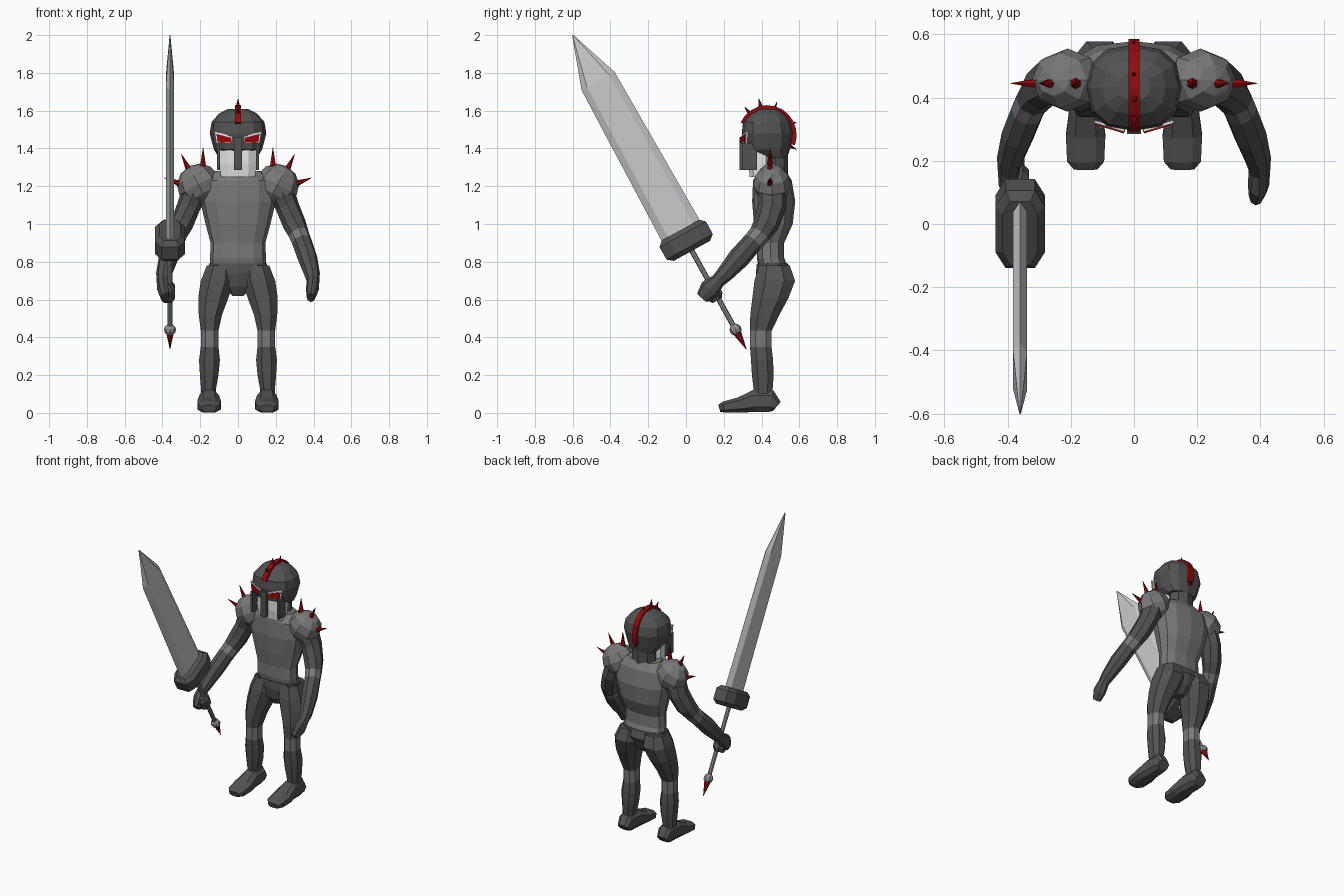
import bpy, bmesh, math
from mathutils import Vector, Matrix

if "Cube" in bpy.data.objects:
    bpy.data.objects.remove(bpy.data.objects["Cube"])


def material(name, r, g, b):
    m = bpy.data.materials.new(name)
    m.diffuse_color = (r, g, b, 1)
    m.use_nodes = True
    m.node_tree.nodes["Principled BSDF"].inputs["Base Color"].default_value = m.diffuse_color
    return m


DARK = material("dark steel", 0.085, 0.085, 0.085)
MID = material("mid grey plate", 0.19, 0.19, 0.19)
WHITE = material("white", 0.85, 0.85, 0.85)
RED = material("dark red", 0.30, 0.003, 0.003)
SILVER = material("blade silver", 0.60, 0.60, 0.60)
GREY = material("handle grey", 0.28, 0.28, 0.28)

# sword frame: origin at the blade tip, local z up along the blade
SWORD = Matrix.Translation((-0.36, -0.6, 2.0)) @ Matrix.Rotation(0.505, 4, 'X')


def finish(name, bm, mats, matrix=None):
    if matrix:
        bm.transform(matrix)
    bmesh.ops.recalc_face_normals(bm, faces=bm.faces)
    me = bpy.data.meshes.new(name)
    bm.to_mesh(me)
    bm.free()
    for m in mats:
        me.materials.append(m)
    ob = bpy.data.objects.new(name, me)
    bpy.context.collection.objects.link(ob)
    return ob


def spow(v, p):
    return math.copysign(abs(v) ** p, v)


def loft(name, secs, mat, n=8, power=1.0, phase=0.0, flat=True, bands=(), matrix=None):
    """Skin rings (x, y, z, radius_u, radius_v); the segments in bands are mid grey."""
    bm = bmesh.new()
    pts = [Vector(s[:3]) for s in secs]
    rings = []
    for i, s in enumerate(secs):
        t = Vector((0, 0, 1))
        if not flat:
            t = (pts[min(i + 1, len(pts) - 1)] - pts[max(i - 1, 0)]).normalized()
        u = Vector((1, 0, 0))
        u = (u - t * u.dot(t)).normalized()
        v = t.cross(u)
        ring = []
        for k in range(n):
            a = math.tau * k / n + phase
            ring.append(bm.verts.new(pts[i] + u * s[3] * spow(math.sin(a), power)
                                     - v * s[4] * spow(math.cos(a), power)))
        rings.append(ring)
    for i in range(len(rings) - 1):
        for k in range(n):
            j = (k + 1) % n
            f = bm.faces.new((rings[i][k], rings[i][j], rings[i + 1][j], rings[i + 1][k]))
            f.material_index = 1 if i in bands else 0
    bm.faces.new(rings[0])
    bm.faces.new(rings[-1])
    return finish(name, bm, [mat, MID], matrix)


def body(rows):
    """Rows (z, half width, front y, back y) to loft sections."""
    return [(0, (f + b) / 2, z, rx, (b - f) / 2) for z, rx, f, b in rows]


def spike(name, base, tip, r, matrix=None):
    base, d = Vector(base), Vector(tip) - Vector(base)
    bm = bmesh.new()
    bmesh.ops.create_cone(bm, cap_ends=True, segments=6, radius1=r, radius2=0.001, depth=d.length)
    bm.transform(Matrix.Translation(base + d / 2) @ d.to_track_quat('Z', 'Y').to_matrix().to_4x4())
    return finish(name, bm, [RED], matrix)


def ball(name, matrix, mat, segs=8, rings=6):
    bm = bmesh.new()
    bmesh.ops.create_uvsphere(bm, u_segments=segs, v_segments=rings, radius=1)
    return finish(name, bm, [mat], matrix)


def box(name, lo, hi, mat):
    lo, hi = Vector(lo), Vector(hi)
    bm = bmesh.new()
    bmesh.ops.create_cube(bm, size=1)
    return finish(name, bm, [mat], Matrix.Translation((lo + hi) / 2) @ Matrix.Diagonal((*(hi - lo), 1)))


def plate(name, outline, y0, mat, side):
    """Thin plate over the face, swept back away from the nose."""
    bm = bmesh.new()
    front, back = [[bm.verts.new((side * x, y0 + 0.3 * (x - 0.03) + d, z)) for x, z in outline]
                   for d in (0, 0.009)]
    bm.faces.new(front)
    bm.faces.new(back)
    for k in range(len(outline)):
        j = (k + 1) % len(outline)
        bm.faces.new((front[k], front[j], back[j], back[k]))
    return finish(name, bm, [mat])


# torso and pelvis
loft("torso", body([(0.77, 0.15, 0.385, 0.54), (0.82, 0.148, 0.375, 0.52), (0.90, 0.145, 0.375, 0.52),
                    (1.00, 0.172, 0.36, 0.565), (1.12, 0.20, 0.35, 0.578), (1.23, 0.19, 0.355, 0.56),
                    (1.28, 0.12, 0.385, 0.53)]), MID, n=12, power=0.8)
loft("pelvis", body([(0.62, 0.03, 0.41, 0.48), (0.67, 0.08, 0.38, 0.53), (0.74, 0.16, 0.37, 0.56),
                     (0.79, 0.16, 0.375, 0.54)]), DARK, n=10, power=0.85)

# neck, face and helmet
loft("neck", body([(1.22, 0.09, 0.40, 0.54), (1.40, 0.085, 0.40, 0.54)]), DARK)
loft("face", body([(1.25, 0.095, 0.335, 0.44), (1.32, 0.10, 0.325, 0.45), (1.45, 0.10, 0.325, 0.46)]),
     WHITE, power=0.6, phase=math.pi / 8)
loft("helmet", body([(1.35, 0.10, 0.42, 0.535), (1.395, 0.128, 0.312, 0.55), (1.48, 0.15, 0.295, 0.567),
                     (1.54, 0.14, 0.302, 0.555), (1.585, 0.10, 0.345, 0.52), (1.61, 0.05, 0.39, 0.48)]),
     DARK, n=12, power=0.8)
box("nose_guard", (-0.022, 0.284, 1.285), (0.022, 0.304, 1.46), DARK)

# helmet crest band with its spikes
crest = []
for k in range(12):
    a = math.radians(25 + 175 * k / 11)
    crest.append((0, 0.43 - 0.144 * math.cos(a), 1.47 + 0.147 * math.sin(a), 0.024, 0.017))
loft("crest_band", crest, RED, n=4, phase=math.pi / 4, flat=False)
centre = Vector((0, 0.43, 1.47))
for y, z in [(0.31, 1.62), (0.385, 1.665), (0.48, 1.645), (0.585, 1.54), (0.585, 1.395)]:
    tip = Vector((0, y, z))
    spike("crest_spike", tip + (centre - tip).normalized() * 0.065, tip, 0.017)

for s, tag in ((1, "left"), (-1, "right")):
    # eyes and cheek guards
    plate(tag + "_eye_rim", [(0.028, 1.425), (0.115, 1.43), (0.125, 1.492), (0.03, 1.463)], 0.291, WHITE, s)
    plate(tag + "_eye", [(0.032, 1.43), (0.108, 1.432), (0.114, 1.477), (0.036, 1.456)], 0.286, RED, s)
    box(tag + "_cheek_guard", (min(s * 0.096, s * 0.112), 0.30, 1.285),
        (max(s * 0.096, s * 0.112), 0.375, 1.43), DARK)

    # shoulder plate and spikes
    ball(tag + "_shoulder_plate", Matrix.Translation((s * 0.21, 0.455, 1.21))
         @ Matrix.Rotation(s * 0.5, 4, 'Y') @ Matrix.Diagonal((0.115, 0.10, 0.108, 1)), MID)
    for (bx, bz), (tx, tz) in (((0.185, 1.29), (0.185, 1.405)), ((0.25, 1.265), (0.30, 1.37)),
                               ((0.285, 1.205), (0.39, 1.245))):
        spike(tag + "_shoulder_spike", (s * bx, 0.445, bz), (s * tx, 0.445, tz), 0.021)

    # arm with a lighter elbow band
    arm = [(0.22, 0.455, 1.20, 0.07, 0.08), (0.262, 0.455, 1.09, 0.062, 0.075),
           (0.298, 0.425, 1.00, 0.062, 0.068), (0.322, 0.39, 0.945, 0.055, 0.058),
           (0.338, 0.355, 0.905, 0.053, 0.055), (0.368, 0.28, 0.82, 0.052, 0.058),
           (0.392, 0.205, 0.735, 0.042, 0.045), (0.397, 0.17, 0.70, 0.034, 0.038),
           (0.394, 0.125, 0.655, 0.034, 0.055), (0.385, 0.085, 0.61, 0.022, 0.035)]
    loft(tag + "_arm", [(s * p[0], *p[1:]) for p in arm], DARK, flat=False, bands=(3,))

    # leg with a lighter knee band: z, inner x, outer x, front y, back y
    leg = [(0.06, 0.108, 0.20, 0.345, 0.465), (0.12, 0.115, 0.198, 0.355, 0.462),
           (0.20, 0.10, 0.205, 0.345, 0.468), (0.28, 0.092, 0.21, 0.34, 0.465),
           (0.35, 0.10, 0.20, 0.335, 0.457), (0.435, 0.10, 0.20, 0.335, 0.458),
           (0.52, 0.08, 0.212, 0.335, 0.50), (0.61, 0.045, 0.216, 0.345, 0.55),
           (0.70, 0.015, 0.203, 0.355, 0.585), (0.78, 0.02, 0.17, 0.38, 0.555)]
    loft(tag + "_leg", [(s * (i + o) / 2, (f + b) / 2, z, (o - i) / 2, (b - f) / 2)
                        for z, i, o, f, b in leg], DARK, power=0.85, phase=math.pi / 8, bands=(4,))

    # foot, heel to toe
    foot = [(0.155, 0.482, 0.035, 0.04, 0.032), (0.155, 0.45, 0.06, 0.052, 0.062),
            (0.153, 0.36, 0.06, 0.055, 0.062), (0.153, 0.28, 0.04, 0.066, 0.042),
            (0.153, 0.20, 0.03, 0.062, 0.031), (0.153, 0.176, 0.024, 0.04, 0.02)]
    loft(tag + "_foot", [(s * x, y, max(z, rv), ru, rv) for x, y, z, ru, rv in foot],
         DARK, power=0.7, phase=math.pi / 8, flat=False)

# sword
loft("sword_blade", [(0, 0, -1.19, 0.024, 0.115), (0, 0, -0.278, 0.024, 0.10), (0, 0, 0, 0.002, 0.003)],
     SILVER, n=6, power=0.58, matrix=SWORD)
loft("sword_guard", [(0, 0, -1.305, 0.058, 0.115), (0, 0, -1.28, 0.082, 0.147),
                     (0, 0, -1.205, 0.082, 0.147), (0, 0, -1.18, 0.058, 0.12)],
     DARK, power=0.6, phase=math.pi / 8, matrix=SWORD)
loft("sword_handle", [(0, 0, -1.78, 0.014, 0.014), (0, 0, -1.29, 0.014, 0.014)], GREY, matrix=SWORD)
ball("sword_pommel", SWORD @ Matrix.Translation((0, 0, -1.782)) @ Matrix.Scale(0.032, 4), GREY)
spike("pommel_spike", (0, 0, -1.80), (0, 0, -1.902), 0.022, SWORD)

# fist closed around the handle
loft("sword_fist", [(-0.012, -0.01, -1.60, 0.028, 0.03), (-0.012, -0.01, -1.575, 0.042, 0.048),
                    (-0.012, -0.01, -1.52, 0.042, 0.048), (-0.012, -0.01, -1.495, 0.028, 0.03)],
     DARK, power=0.8, phase=math.pi / 8, matrix=SWORD)
